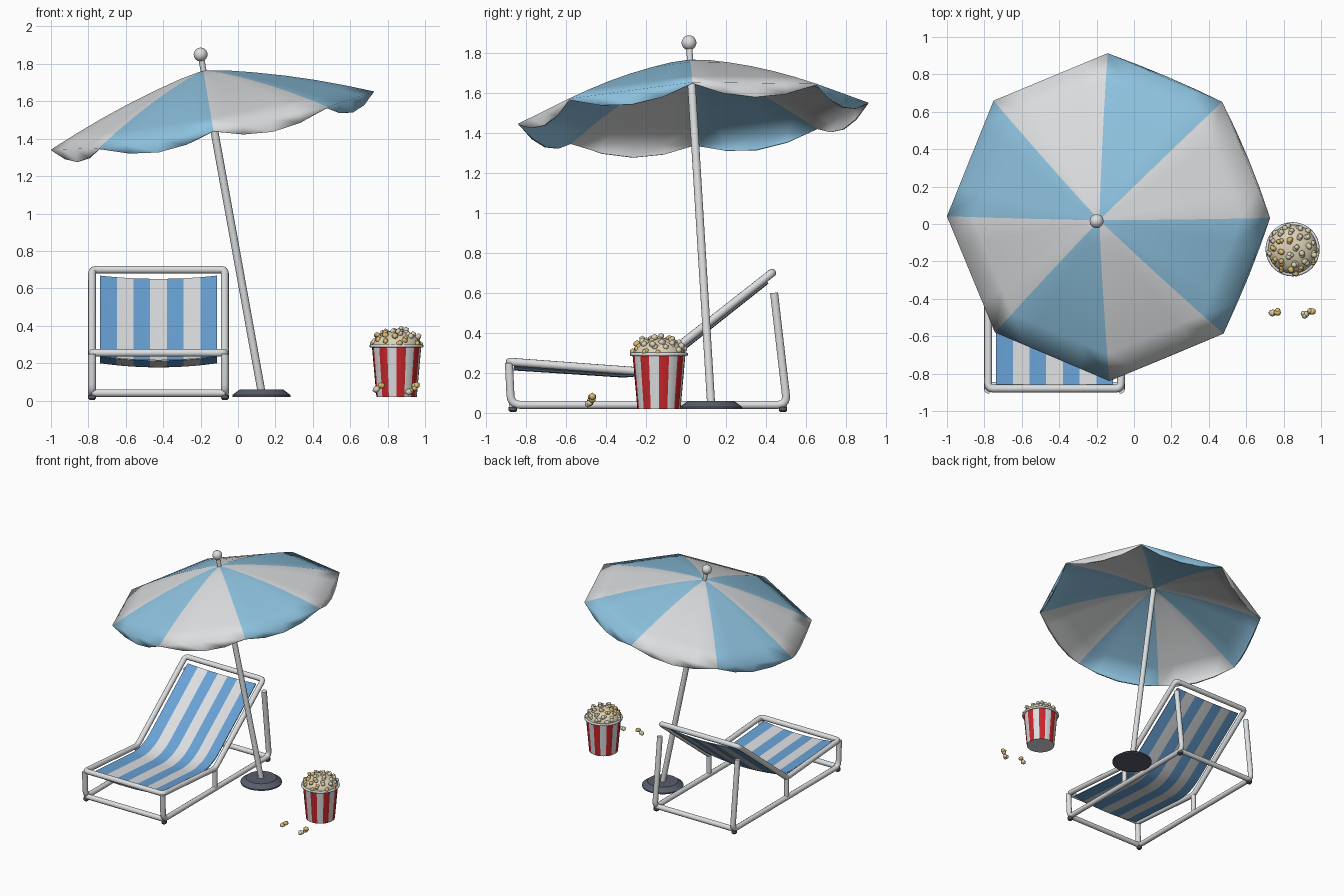
import bpy, bmesh, math, random
from mathutils import Vector, Matrix

random.seed(4)
cube = bpy.data.objects.get("Cube")
if cube:
    bpy.data.objects.remove(cube, do_unlink=True)


def material(name, r, g, b):
    m = bpy.data.materials.new(name)
    m.use_nodes = True
    m.diffuse_color = (r, g, b, 1)
    m.node_tree.nodes["Principled BSDF"].inputs["Base Color"].default_value = (r, g, b, 1)
    return m


WHITE = material("white", 0.72, 0.73, 0.74)
SKY = material("sky blue", 0.27, 0.54, 0.74)
BLUE = material("cloth blue", 0.14, 0.36, 0.67)
DARK = material("slate grey", 0.10, 0.11, 0.15)
RED = material("red", 0.60, 0.02, 0.025)
CREAM = material("cream", 0.72, 0.64, 0.46)
BUTTER = material("butter yellow", 0.72, 0.50, 0.17)


def select(ob):
    bpy.ops.object.select_all(action='DESELECT')
    ob.select_set(True)
    bpy.context.view_layer.objects.active = ob


def finish(name, bm, mats, smooth=35, thickness=0):
    me = bpy.data.meshes.new(name)
    bm.to_mesh(me)
    bm.free()
    ob = bpy.data.objects.new(name, me)
    bpy.context.collection.objects.link(ob)
    for m in mats:
        me.materials.append(m)
    select(ob)
    if thickness:
        ob.modifiers.new("thickness", 'SOLIDIFY').thickness = thickness
        bpy.ops.object.modifier_apply(modifier="thickness")
    bpy.ops.object.shade_smooth_by_angle(angle=math.radians(smooth))
    return ob


def rounded(points, r, cyclic=False, steps=5):
    """Replace each corner of a path by a short curve."""
    pts = [Vector(p) for p in points]
    n, out = len(pts), []
    for i, p in enumerate(pts):
        if not cyclic and i in (0, n - 1):
            out.append(p)
            continue
        a = p + (pts[i - 1] - p).normalized() * r
        b = p + (pts[(i + 1) % n] - p).normalized() * r
        for k in range(steps + 1):
            t = k / steps
            out.append(a * (1 - t) ** 2 + p * 2 * t * (1 - t) + b * t * t)
    return out


def tube(name, points, radius, cyclic=False):
    cu = bpy.data.curves.new(name, 'CURVE')
    cu.dimensions = '3D'
    cu.bevel_depth = radius
    cu.bevel_resolution = 3
    cu.use_fill_caps = True
    sp = cu.splines.new('POLY')
    sp.points.add(len(points) - 1)
    for q, p in zip(sp.points, points):
        q.co = (*p, 1)
    sp.use_cyclic_u = cyclic
    cu.materials.append(WHITE)
    ob = bpy.data.objects.new(name, cu)
    bpy.context.collection.objects.link(ob)
    select(ob)
    bpy.ops.object.convert(target='MESH')
    bpy.ops.object.shade_smooth_by_angle(angle=math.radians(40))


def lathe(name, profile, centre, mats, sides=32, rule=None):
    """Revolve (radius, z) points; rule(side) picks the colour."""
    bm = bmesh.new()
    rings = [[bm.verts.new((centre[0] + r * math.cos(math.tau * i / sides),
                            centre[1] + r * math.sin(math.tau * i / sides), z))
              for i in range(sides)] for r, z in profile]
    for lo, hi in zip(rings, rings[1:]):
        for i in range(sides):
            k = (i + 1) % sides
            f = bm.faces.new((lo[i], lo[k], hi[k], hi[i]))
            f.material_index = rule(i) if rule else 0
    for cap in (rings[0][::-1], rings[-1]):
        bm.faces.new(cap).material_index = len(mats) - 1
    return finish(name, bm, mats)


# Parasol: leaning pole, ball finial, weighted foot
foot = Vector((0.125, 0.125, 0.05))
tip = Vector((-0.2, 0.015, 1.85))
axis = (tip - foot).normalized()
tilt = Vector((0, 0, 1)).rotation_difference(axis).to_matrix()
apex = foot + (tip - foot) * 0.953
tube("parasol_pole", [foot, apex - axis * 0.015], 0.021)
tube("parasol_spike", [apex - axis * 0.03, tip], 0.016)
bm = bmesh.new()
bmesh.ops.create_uvsphere(bm, u_segments=20, v_segments=12, radius=0.037,
                          matrix=Matrix.Translation(tip))
finish("parasol_finial", bm, [WHITE], 60)
lathe("parasol_foot", [(0.155, 0.02), (0.155, 0.03), (0.115, 0.06)], foot, [DARK])

# Canopy: eight gores with straight hems and a scalloped drop below each
rib = [(0.0, 0.0), (0.13, -0.024), (0.27, -0.06), (0.43, -0.107), (0.58, -0.157),
       (0.73, -0.213), (0.878, -0.273)]
cols = 4
bm = bmesh.new()
for g in range(8):
    a0, a1 = g * math.tau / 8, (g + 1) * math.tau / 8
    grid = []
    for r, h, drop in [(r, h, 0) for r, h in rib] + [(*rib[-1], 0.072)]:
        row = []
        for c in range(cols + 1):
            s = c / cols
            x = r * (math.cos(a0) * (1 - s) + math.cos(a1) * s)
            y = r * (math.sin(a0) * (1 - s) + math.sin(a1) * s)
            z = h - drop * 4 * s * (1 - s)
            row.append(bm.verts.new(apex + tilt @ Vector((x, y, z))))
        grid.append(row)
    for lo, hi in zip(grid, grid[1:]):
        for c in range(cols):
            f = bm.faces.new((lo[c], hi[c], hi[c + 1], lo[c + 1]))
            f.material_index = g % 2
bmesh.ops.remove_doubles(bm, verts=bm.verts, dist=0.0005)
finish("parasol_canopy", bm, [WHITE, SKY], 75, 0.008)

# Deck chair: floor runners with legs, reclining loop, cross bars
mid, half, rad = -0.425, 0.355, 0.021
for side, s in (("right", -1), ("left", 1)):
    x = mid + s * half
    tube(side + "_runner", rounded([(x, -0.885, 0.25), (x, -0.875, 0.04), (x, 0.505, 0.04),
                                    (x, 0.44, 0.6)], 0.05), rad)
    tube(side + "_middle_leg", [(x, -0.2, 0.04), (x, -0.2, 0.205)], rad * 0.9)
    for end, y in (("front", -0.865), ("rear", 0.485)):
        lathe(f"{end}_{side}_pad", [(0.014, 0.004), (0.021, 0.012), (0.021, 0.03)],
              (x, y), [DARK], 16)
for end, y in (("front", -0.865), ("rear", 0.485)):
    tube(end + "_floor_bar", [(mid - half, y, 0.04), (mid + half, y, 0.04)], rad)
side_line = [(-0.88, 0.255), (-0.2, 0.205), (0.43, 0.70)]
loop = [(mid - half, y, z) for y, z in side_line]
loop += [(mid + half, y, z) for y, z in side_line[::-1]]
tube("reclining_frame", rounded(loop, 0.03, True), rad, cyclic=True)

# Striped sling, sagging across its width
path = rounded([(0, -0.86, 0.24), (0, -0.2, 0.197), (0, 0.395, 0.668)], 0.14, steps=8)
stripes, sub, width = 7, 2, 0.625
bm = bmesh.new()
rows = []
for i, p in enumerate(path):
    d = (path[min(i + 1, len(path) - 1)] - path[max(i - 1, 0)]).normalized()
    normal = Vector((0, -d.z, d.y))
    row = []
    for c in range(stripes * sub + 1):
        u = 2 * c / (stripes * sub) - 1
        row.append(bm.verts.new(p + Vector((mid + u * width / 2, 0, 0))
                                - normal * 0.022 * (1 - u * u)))
    rows.append(row)
for lo, hi in zip(rows, rows[1:]):
    for c in range(stripes * sub):
        f = bm.faces.new((lo[c], lo[c + 1], hi[c + 1], hi[c]))
        f.material_index = (c // sub) % 2
finish("chair_sling", bm, [BLUE, WHITE], 50, 0.006)

# Popcorn tub with stripes and a rolled rim
tub = (0.848, -0.135)
lathe("popcorn_tub", [(0.108, 0.02), (0.132, 0.29)], tub, [RED, WHITE], 32,
      lambda i: (i // 2) % 2)
ring = [(tub[0] + 0.136 * math.cos(k * math.tau / 32),
         tub[1] + 0.136 * math.sin(k * math.tau / 32), 0.292) for k in range(32)]
tube("popcorn_tub_rim", ring, 0.009, cyclic=True)
mound = [(0.132 * math.cos(t * math.pi / 16), 0.29 + 0.085 * math.sin(t * math.pi / 16))
         for t in range(8)]
lathe("popcorn_mound", mound, tub, [CREAM], 24)


# Popped kernels: little clusters of lumps
def kernel(bm, at, size, spread, butter):
    for k in range(3):
        off = Vector([random.uniform(-1, 1) for _ in range(3)]) * size * spread
        got = bmesh.ops.create_icosphere(
            bm, subdivisions=1, radius=size * random.uniform(0.7, 0.9),
            matrix=Matrix.Translation(Vector(at) + off))
        for f in {f for v in got["verts"] for f in v.link_faces}:
            f.material_index = butter


bm = bmesh.new()
count = 30
for i in range(count):
    up = (i + 0.5) / count
    flat = math.sqrt(1 - up * up)
    a = i * 2.39996
    kernel(bm, (tub[0] + 0.124 * flat * math.cos(a), tub[1] + 0.124 * flat * math.sin(a),
                0.298 + 0.08 * up), 0.02, 0.45, int(i % 5 in (0, 2)))
finish("popcorn_pile", bm, [CREAM, BUTTER], 50)
bm = bmesh.new()
for x, y in ((0.755, -0.475), (0.93, -0.48)):
    for butter, dx in enumerate((-0.015, 0.015)):
        kernel(bm, (x + dx, y + dx * 0.5, 0.064 + dx * 0.6), 0.022, 0.45, butter)
finish("loose_popcorn", bm, [CREAM, BUTTER], 50)
